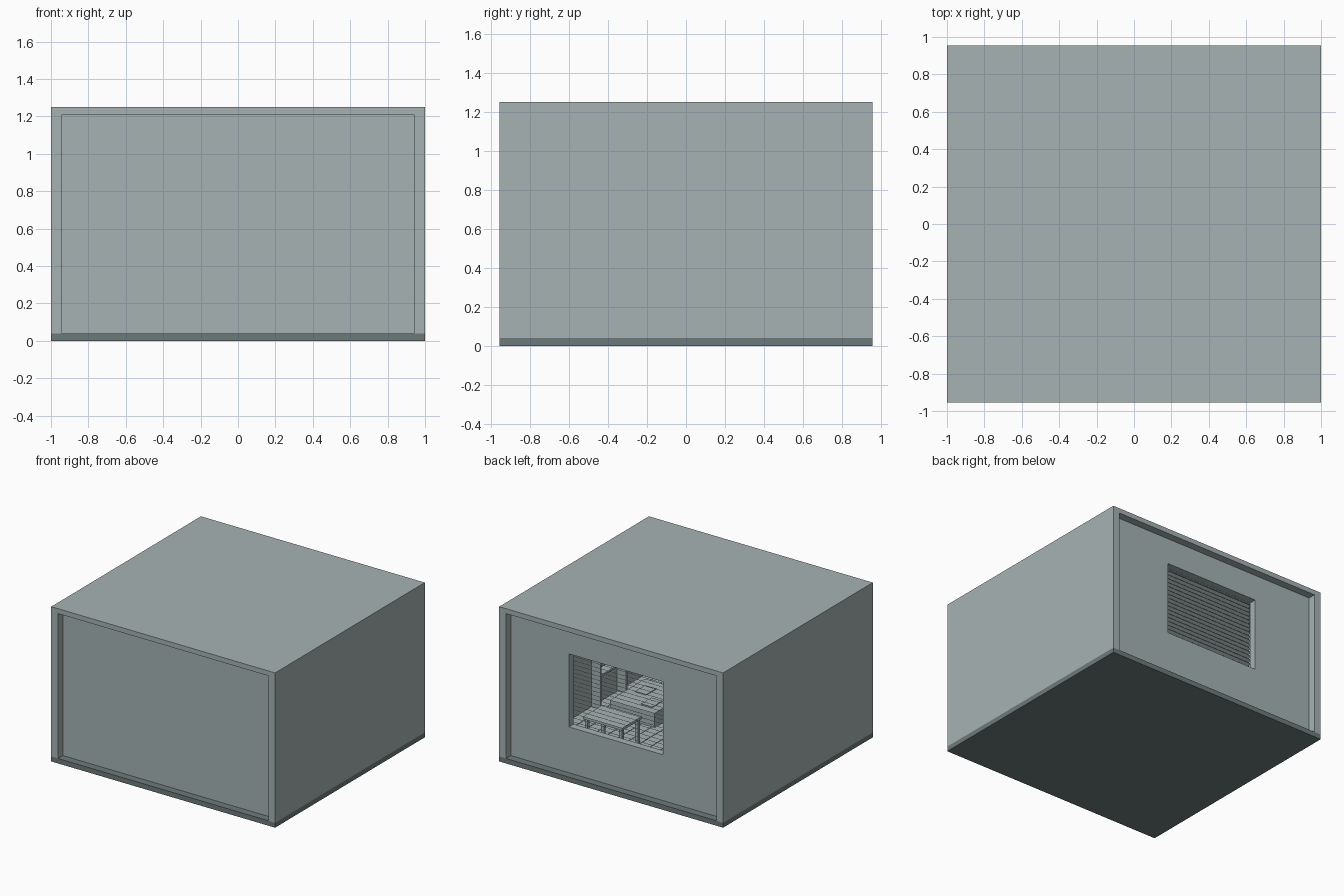
import bpy, bmesh, math
from mathutils import Matrix, Vector

if "Cube" in bpy.data.objects:
    bpy.data.objects.remove(bpy.data.objects["Cube"])


def material(name, rgb):
    m = bpy.data.materials.new(name)
    m.diffuse_color = (*rgb, 1)
    m.use_nodes = True
    m.node_tree.nodes["Principled BSDF"].inputs["Base Color"].default_value = m.diffuse_color
    return m


WALL = material("pale grey green", (0.38, 0.45, 0.45))
BASE = material("dark grey green", (0.155, 0.195, 0.195))


def finish(name, bm, mat):
    bmesh.ops.recalc_face_normals(bm, faces=bm.faces)
    me = bpy.data.meshes.new(name)
    bm.to_mesh(me)
    bm.free()
    me.materials.append(mat)
    ob = bpy.data.objects.new(name, me)
    bpy.context.collection.objects.link(ob)
    return ob


def boxes(name, spans, mat=WALL, tilt=0):
    """One object made of boxes (x0, x1, y0, y1, z0, z1), each turned about x."""
    bm = bmesh.new()
    for x0, x1, y0, y1, z0, z1 in spans:
        mid = Vector(((x0 + x1) / 2, (y0 + y1) / 2, (z0 + z1) / 2))
        mat4 = (Matrix.Translation(mid) @ Matrix.Rotation(tilt, 4, 'X')
                @ Matrix.Diagonal((x1 - x0, y1 - y0, z1 - z0, 1)))
        bmesh.ops.create_cube(bm, size=1, matrix=mat4)
    return finish(name, bm, mat)


# Floor slab
boxes("floor_slab", [(-1, 1, -.955, .955, 0, .04)], BASE)

# Side walls and roof as one arch profile swept along y
bm = bmesh.new()
arch = [(-1, .04), (-1, 1.25), (1, 1.25), (1, .04),
        (.94, .04), (.94, 1.21), (-.94, 1.21), (-.94, .04)]
face = bm.faces.new([bm.verts.new((x, -.955, z)) for x, z in arch])
ext = bmesh.ops.extrude_face_region(bm, geom=[face])
bmesh.ops.translate(bm, vec=(0, 1.91, 0),
                    verts=[v for v in ext["geom"] if isinstance(v, bmesh.types.BMVert)])
bm.faces.ensure_lookup_table()
if not face.is_valid or len([f for f in bm.faces if len(f.verts) == 8]) < 2:
    bmesh.ops.holes_fill(bm, edges=bm.edges, sides=8)
finish("side_walls_and_roof", bm, WALL)

# Recessed front wall
boxes("front_wall", [(-.94, .94, -.893, -.833, .04, 1.21)])

# Recessed back wall with a window opening
bm = bmesh.new()


def loop(hx, z0, z1, y):
    return [bm.verts.new(p) for p in ((-hx, y, z0), (hx, y, z0), (hx, y, z1), (-hx, y, z1))]


rings = [loop(.94, .04, 1.21, .893), loop(.42, .41, 1.0, .893),
         loop(.42, .41, 1.0, .833), loop(.94, .04, 1.21, .833)]
for k in range(4):
    a, b = rings[k], rings[(k + 1) % 4]
    for i in range(4):
        j = (i + 1) % 4
        bm.faces.new((a[i], a[j], b[j], b[i]))
finish("back_wall", bm, WALL)

# Window blind: head rail and slats sloping down into the room
boxes("blind_rail", [(-.43, .43, .79, .832, 1.0, 1.03)])
boxes("blind_slats",
      [(-.43, .43, .787, .832, .412 + i * .033, .415 + i * .033) for i in range(18)],
      tilt=math.radians(30))

# Floor boards
boxes("floor_boards", [(-.94 + i * .094, -.85 + i * .094, -.833, .833, .04, .044)
                       for i in range(20)])

# Wall shelf with uprights and books
shelf = [(.86, .94, -.8, -.15, z, z + .015) for z in (.3, .5, .7)]
shelf += [(.86, .94, y, y + .015, .04, .715) for y in (-.815, -.48, -.15)]
boxes("wall_shelf", shelf)
boxes("books", [(.88, .93, -.78 + i * .045, -.755 + i * .045, z, z + .1 + .02 * (i % 3))
                for z in (.315, .515) for i in range(6)])

# Table near the window
table = [(.15, .5, .35, .6, .34, .36)]
table += [(x, x + .025, y, y + .025, .04, .34) for x in (.16, .465) for y in (.36, .565)]
boxes("table", table)

# Low bench with sheets of paper
boxes("bench", [(.35, .75, -.55, -.1, .04, .16)])
boxes("papers", [(.42, .52, -.3, -.17, .16, .165), (.58, .68, -.45, -.32, .16, .165)])
